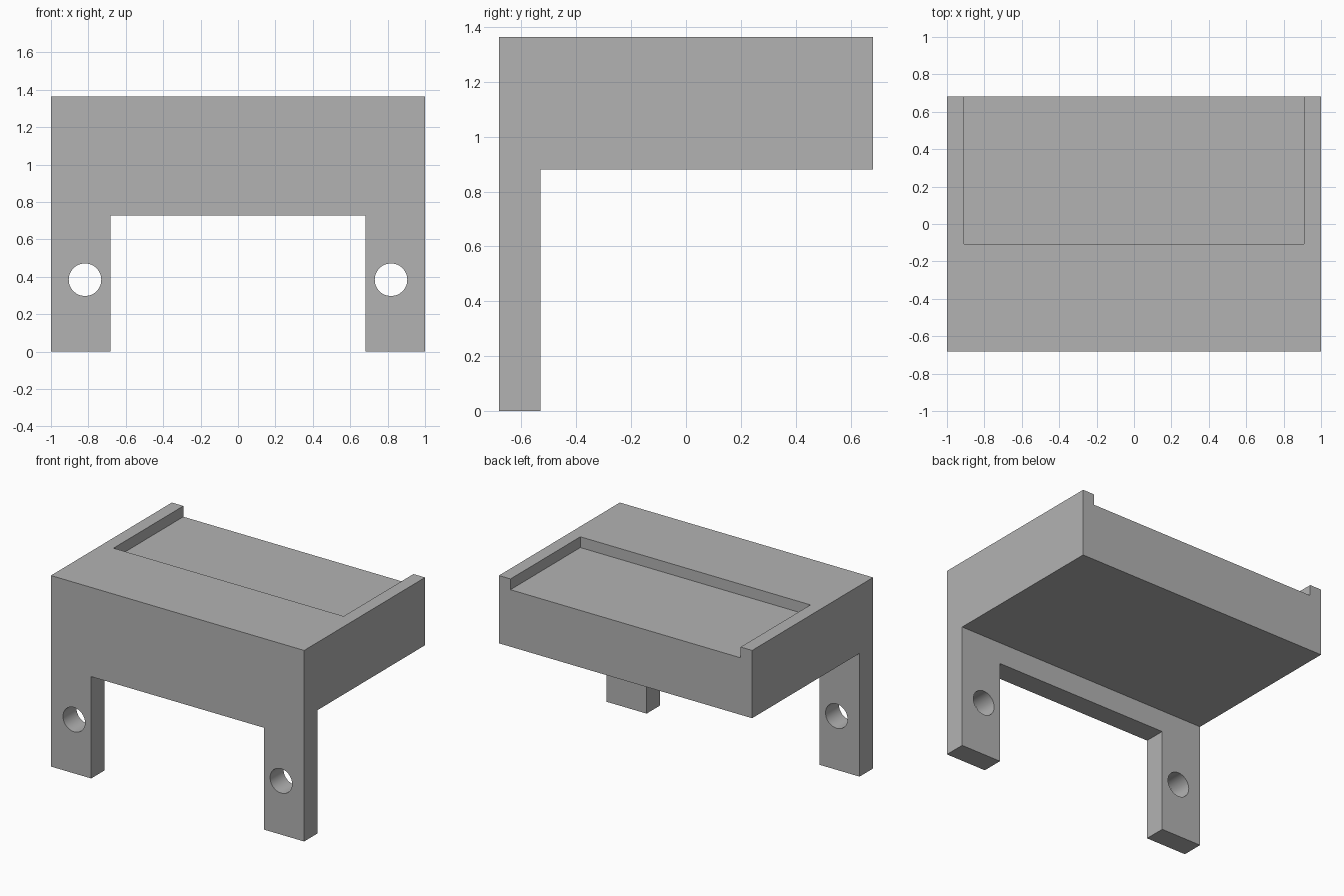
import bpy
import bmesh
from mathutils import Matrix, Vector

cube = bpy.data.objects.get("Cube")
if cube:
    bpy.data.objects.remove(cube, do_unlink=True)

# Main dimensions
HALF_W, HALF_D, HEIGHT = 1.0, 0.682, 1.364
DECK_Z, LEG_BACK = 0.88, -0.53
LEG_INNER, LINTEL_Z = 0.682, 0.727
POCKET_X, POCKET_Y, POCKET_Z = 0.909, -0.106, 1.287
HOLE_X, HOLE_Z, HOLE_R = 0.818, 0.384, 0.087
OVER = 0.1  # cutters reach past the surface

grey = bpy.data.materials.new("plain grey")
grey.use_nodes = True
grey.diffuse_color = (0.45, 0.45, 0.45, 1)
grey.node_tree.nodes["Principled BSDF"].inputs["Base Color"].default_value = grey.diffuse_color


def make_object(name, bm):
    bmesh.ops.recalc_face_normals(bm, faces=bm.faces[:])
    mesh = bpy.data.meshes.new(name)
    bm.to_mesh(mesh)
    bm.free()
    obj = bpy.data.objects.new(name, mesh)
    obj.data.materials.append(grey)
    bpy.context.collection.objects.link(obj)
    return obj


def box(name, low, high):
    low, high = Vector(low), Vector(high)
    bm = bmesh.new()
    place = Matrix.Translation((low + high) / 2) @ Matrix.Diagonal((*(high - low), 1))
    bmesh.ops.create_cube(bm, size=1, matrix=place)
    return make_object(name, bm)


def hole(name, x):
    bm = bmesh.new()
    y = (LEG_BACK - HALF_D) / 2
    place = Matrix.Translation((x, y, HOLE_Z)) @ Matrix.Rotation(1.5707963, 4, "X")
    bmesh.ops.create_cone(bm, cap_ends=True, segments=48, radius1=HOLE_R,
                          radius2=HOLE_R, depth=0.5, matrix=place)
    return make_object(name, bm)


# Body: an L-shaped side profile extruded across the width
profile = [(-HALF_D, 0), (LEG_BACK, 0), (LEG_BACK, DECK_Z),
           (HALF_D, DECK_Z), (HALF_D, HEIGHT), (-HALF_D, HEIGHT)]
bm = bmesh.new()
side = bm.faces.new([bm.verts.new((-HALF_W, y, z)) for y, z in profile])
extruded = bmesh.ops.extrude_face_region(bm, geom=[side])
moved = [v for v in extruded["geom"] if isinstance(v, bmesh.types.BMVert)]
bmesh.ops.translate(bm, verts=moved, vec=(2 * HALF_W, 0, 0))
body = make_object("bracket_body", bm)

# Opening between the legs, open-backed top pocket and screw holes
cutters = [
    box("leg_opening", (-LEG_INNER, -HALF_D - OVER, -OVER),
        (LEG_INNER, LEG_BACK + OVER, LINTEL_Z)),
    box("top_pocket", (-POCKET_X, POCKET_Y, POCKET_Z),
        (POCKET_X, HALF_D + OVER, HEIGHT + OVER)),
    hole("left_screw_hole", HOLE_X),
    hole("right_screw_hole", -HOLE_X),
]

bpy.ops.object.select_all(action="DESELECT")
bpy.context.view_layer.objects.active = body
body.select_set(True)
for cutter in cutters:
    cutter.hide_render = True
    cut = body.modifiers.new(cutter.name, "BOOLEAN")
    cut.operation = "DIFFERENCE"
    cut.solver = "EXACT"
    cut.object = cutter
    bpy.ops.object.modifier_apply(modifier=cut.name)
    bpy.data.objects.remove(cutter, do_unlink=True)

# Smooth hole walls, sharp edges elsewhere
bpy.ops.object.shade_smooth_by_angle(angle=0.5)
